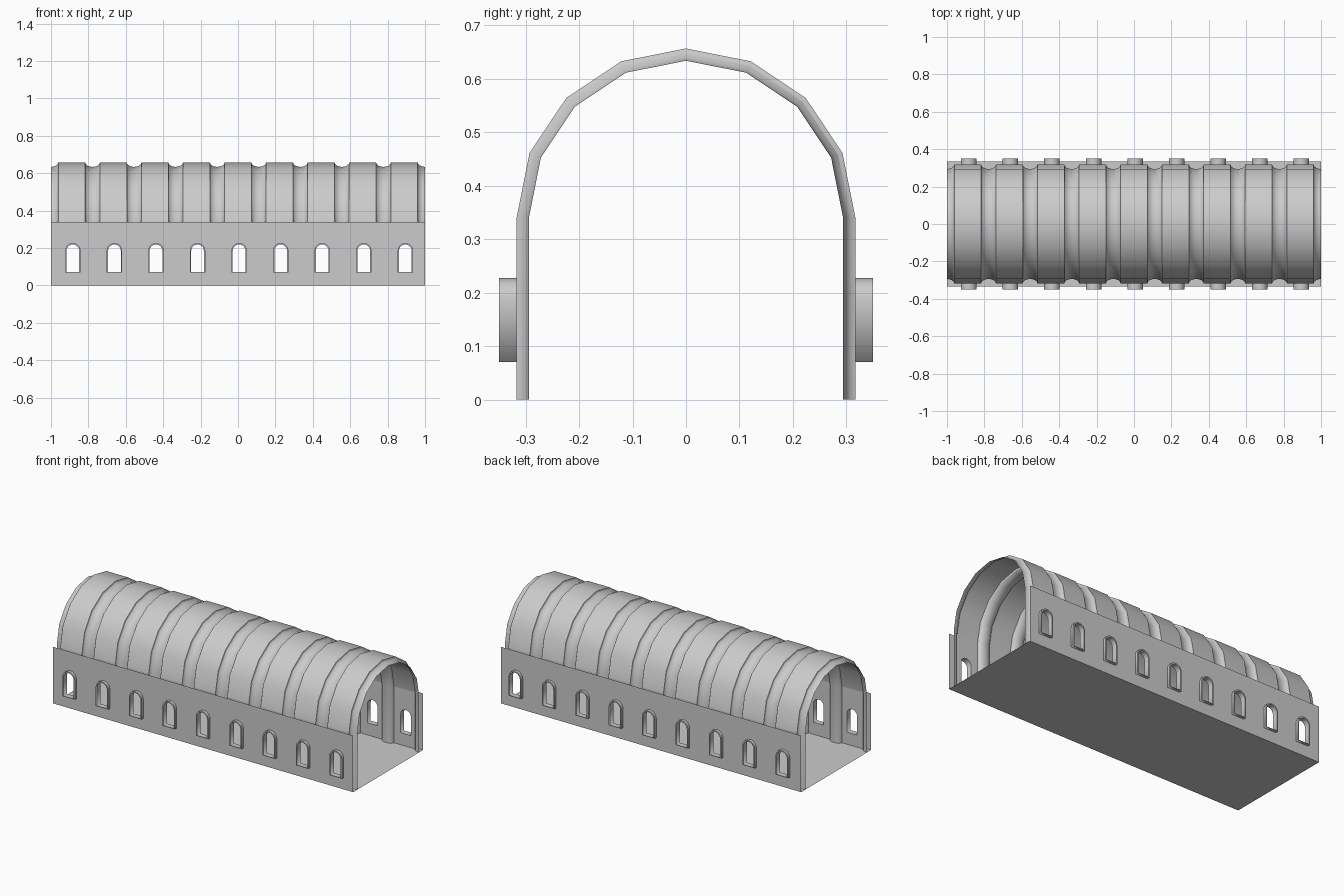
import bpy, bmesh
from math import sin, cos, pi, radians

if "Cube" in bpy.data.objects:
    bpy.data.objects.remove(bpy.data.objects["Cube"])

N = 9                       # bays
BAY = 2 / N
WALL_Y, SHELL_R, DIP = 0.333, 0.317, 0.023
HALF_W = 0.039              # half width of a rib
SPRING = 0.34               # height where the vault starts
WINDOWS = [-0.883 + BAY * i for i in range(N)]


def rect(x0, x1, z0, z1):
    return [(x0, z0), (x1, z0), (x1, z1), (x0, z1)]


def arch(cx, half, z0, z1, n=10):
    arc = [(cx + half * cos(pi * i / n), z1 - half + half * sin(pi * i / n))
           for i in range(n + 1)]
    return [(cx - half, z0), (cx + half, z0)] + arc


def plate(name, outlines, y, half_depth=0.0):
    """Filled upright plate; inner outlines become holes."""
    cu = bpy.data.curves.new(name, 'CURVE')
    cu.dimensions, cu.fill_mode, cu.extrude = '2D', 'BOTH', half_depth
    for pts in outlines:
        sp = cu.splines.new('POLY')
        sp.points.add(len(pts) - 1)
        for p, (x, z) in zip(sp.points, pts):
            p.co = (x, z, 0, 1)
        sp.use_cyclic_u = True
    tmp = bpy.data.objects.new(name + "_outline", cu)
    bpy.context.collection.objects.link(tmp)
    bpy.context.view_layer.update()
    dg = bpy.context.evaluated_depsgraph_get()
    me = bpy.data.meshes.new_from_object(tmp.evaluated_get(dg))
    bpy.data.objects.remove(tmp)
    ob = bpy.data.objects.new(name, me)
    bpy.context.collection.objects.link(ob)
    ob.rotation_euler.x = radians(90)
    ob.location.y = y
    return ob


# Ribbed shell: vault section swept along x, dipping inward at each rib
sections = []
for k in range(N + 1):
    for i in range(9):
        a = pi * i / 8
        if (k == 0 and i < 4) or (k == N and i > 4):
            continue
        sections.append((-1 + BAY * k - HALF_W * cos(a), SHELL_R - DIP * sin(a), i == 8))

bm = bmesh.new()
rows = []
for x, r, _ in sections:
    pts = [(r, 0)] + [(r * cos(pi * j / 8), SPRING + r * sin(pi * j / 8))
                      for j in range(9)] + [(-r, 0)]
    rows.append([bm.verts.new((x, y, z)) for y, z in pts])
for i in range(len(rows) - 1):
    is_bay = sections[i][2]
    for j in range(10):
        if is_bay and j in (0, 9):
            continue        # window panels fill these gaps
        a, b = rows[i], rows[i + 1]
        bm.faces.new((a[j], b[j], b[j + 1], a[j + 1]))
bmesh.ops.recalc_face_normals(bm, faces=bm.faces)
me = bpy.data.meshes.new("ribbed_vault")
bm.to_mesh(me)
bm.free()
vault = bpy.data.objects.new("ribbed_vault", me)
bpy.context.collection.objects.link(vault)
bpy.context.view_layer.objects.active = vault
vault.select_set(True)
bpy.ops.object.shade_smooth_by_angle(angle=radians(30))
vault.select_set(False)

# Side walls, inner window panels and window frames on both sides
for s, side in ((-1, "front"), (1, "back")):
    holes = [arch(x, 0.0415, 0.07, 0.227) for x in WINDOWS]
    plate(side + "_wall", [rect(-1, 1, 0, SPRING)] + holes, s * WALL_Y)
    for i, x in enumerate(WINDOWS):
        x0 = -1 + BAY * i
        plate(side + "_inner_panel",
              [rect(x0 + HALF_W, x0 + BAY - HALF_W, 0, SPRING), holes[i]], s * SHELL_R)
        plate(side + "_window_frame",
              [holes[i], arch(x, 0.034, 0.073, 0.219)], s * 0.3335, 0.0165)

# Floor
bpy.ops.mesh.primitive_plane_add(size=2)
floor = bpy.context.object
floor.name = "floor"
floor.scale.y = WALL_Y
